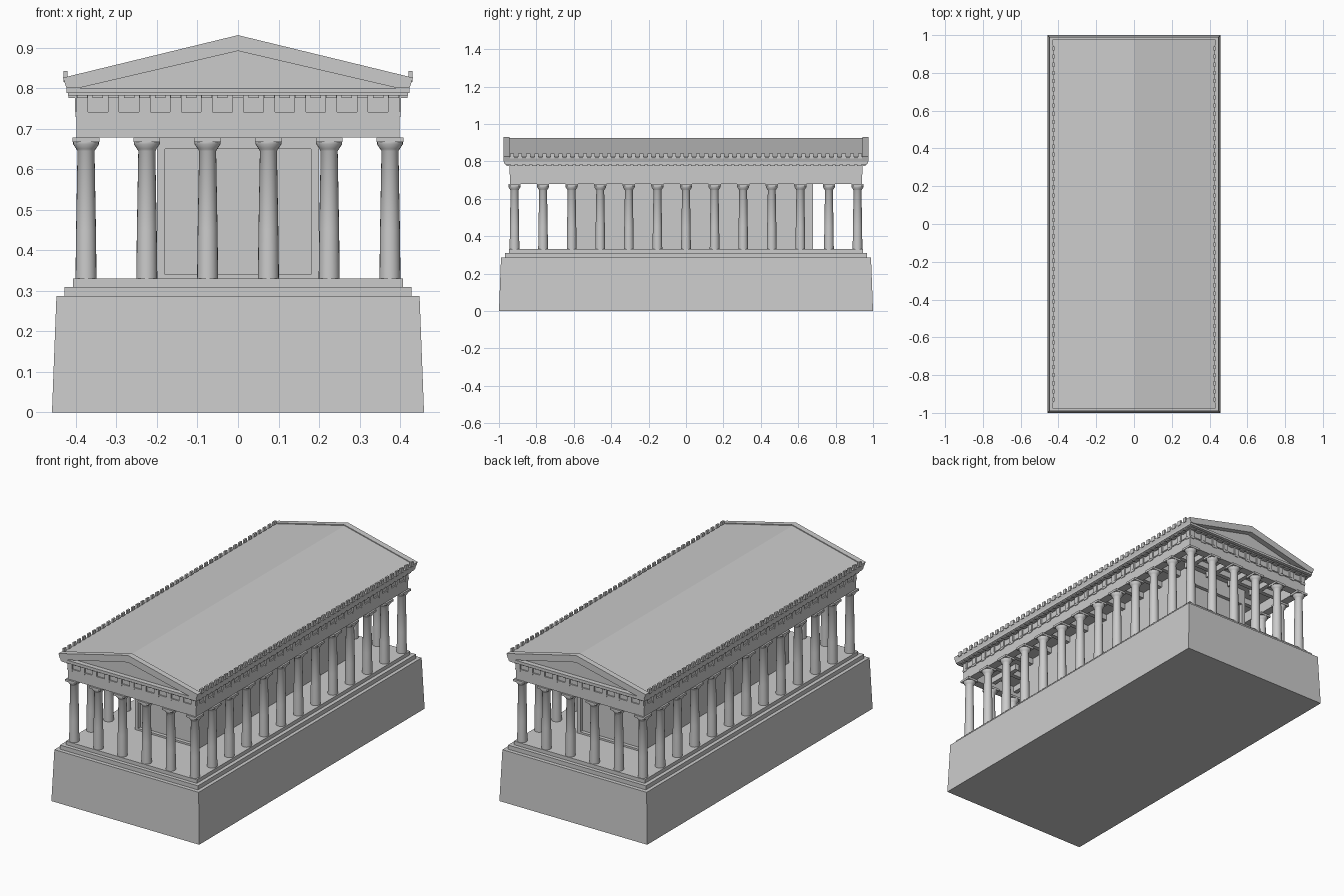
import bpy, bmesh, math
from mathutils import Matrix, Vector

if "Cube" in bpy.data.objects:
    bpy.data.objects.remove(bpy.data.objects["Cube"])

stone = bpy.data.materials.new("grey stone")
stone.use_nodes = True
stone.diffuse_color = (0.6, 0.6, 0.6, 1)
stone.node_tree.nodes["Principled BSDF"].inputs["Base Color"].default_value = (0.6, 0.6, 0.6, 1)


def finish(name, bm, smooth=False):
    bmesh.ops.recalc_face_normals(bm, faces=bm.faces)
    mesh = bpy.data.meshes.new(name)
    bm.to_mesh(mesh)
    bm.free()
    mesh.materials.append(stone)
    obj = bpy.data.objects.new(name, mesh)
    bpy.context.collection.objects.link(obj)
    if smooth:
        bpy.ops.object.select_all(action='DESELECT')
        obj.select_set(True)
        bpy.context.view_layer.objects.active = obj
        bpy.ops.object.shade_smooth_by_angle(angle=math.radians(35))
    return obj


def add_box(bm, x, y, z0, z1, sx, sy, taper=0.0):
    """Box centred on x, y with half sizes sx, sy; taper narrows its top."""
    verts = bmesh.ops.create_cube(bm, size=2)["verts"]
    for v in verts:
        top = v.co.z > 0
        inset = taper if top else 0
        v.co = Vector((x + v.co.x * (sx - inset), y + v.co.y * (sy - inset), z1 if top else z0))


def add_prism(bm, profile, y0, y1):
    """Extrude an x-z profile along y."""
    face = bm.faces.new([bm.verts.new((x, y0, z)) for x, z in profile])
    out = bmesh.ops.extrude_face_region(bm, geom=[face])["geom"]
    for v in out:
        if isinstance(v, bmesh.types.BMVert):
            v.co.y = y1


def box_part(name, *boxes):
    bm = bmesh.new()
    for b in boxes:
        add_box(bm, *b)
    return finish(name, bm)


def spread(count, half):
    return [half * (2 * i / (count - 1) - 1) for i in range(count)]


# Podium and steps
box_part("podium", (0, 0, 0, 0.287, 0.459, 1.0, 0.011))
box_part("lower_step", (0, 0, 0.287, 0.31, 0.428, 0.967))
box_part("upper_step", (0, 0, 0.31, 0.33, 0.407, 0.946))

# Colonnade
COL_X, COL_Y = 0.375, 0.917
front_xs, side_ys = spread(6, COL_X), spread(13, COL_Y)
spots = [(x, s * COL_Y) for x in front_xs for s in (-1, 1)]
spots += [(s * COL_X, y) for y in side_ys[1:-1] for s in (-1, 1)]
shaft_profile = [(0.026, 0.33), (0.0245, 0.45), (0.021, 0.645), (0.024, 0.65),
                 (0.032, 0.662), (0.032, 0.667)]
SIDES = 20
shafts, slabs = bmesh.new(), bmesh.new()
for cx, cy in spots:
    rings = [[shafts.verts.new((cx + r * math.cos(math.tau * i / SIDES),
                                cy + r * math.sin(math.tau * i / SIDES), z))
              for i in range(SIDES)] for r, z in shaft_profile]
    for a, b in zip(rings, rings[1:]):
        for i in range(SIDES):
            j = (i + 1) % SIDES
            shafts.faces.new((a[i], a[j], b[j], b[i]))
    shafts.faces.new(rings[0])
    shafts.faces.new(rings[-1])
    add_box(slabs, cx, cy, 0.667, 0.679, 0.033, 0.033)
finish("columns", shafts, smooth=True)
finish("capital_slabs", slabs)

# Inner chamber with a recessed panel at each end
Y0, Y1 = -0.63, 0.68
mid, half = (Y0 + Y1) / 2, (Y1 - Y0) / 2
chamber = [(0, mid, 0.33, 0.74, 0.18, half - 0.02)]
chamber += [(s * 0.19, mid, 0.33, 0.74, 0.01, half) for s in (-1, 1)]
for y in (Y0 + 0.01, Y1 - 0.01):
    chamber += [(0, y, 0.33, 0.34, 0.18, 0.01), (0, y, 0.65, 0.74, 0.18, 0.01)]
box_part("inner_chamber", *chamber)

# Beam ring, ceiling and ceiling beams
EX, EY = 0.398, 0.94


def ring(z0, z1, sx, sy, thick):
    t = thick / 2
    return [(s * (sx - t), 0, z0, z1, t, sy) for s in (-1, 1)] + \
           [(0, s * (sy - t), z0, z1, sx - thick, t) for s in (-1, 1)]


box_part("architrave", *ring(0.678, 0.74, EX, EY, 0.046))
box_part("ceiling", (0, 0, 0.738, 0.784, EX - 0.004, EY - 0.004))
box_part("ceiling_beams", *[(0, y, 0.705, 0.738, 0.355, 0.012) for y in side_ys[1:-1]],
         *[(x, s * 0.80, 0.705, 0.738, 0.012, 0.1) for x in front_xs[1:-1] for s in (-1, 1)])
box_part("frieze_band", *ring(0.735, 0.741, EX + 0.003, EY + 0.003, 0.02))

# Frieze blocks, the pegs strips under them and the eave blocks above
blocks, strips, eave_blocks = bmesh.new(), bmesh.new(), bmesh.new()


def trim(along_x, positions, bm, z0, z1, width, edge, depth):
    for p in positions:
        for s in (-1, 1):
            if along_x:
                add_box(bm, p, s * (EY + edge), z0, z1, width, depth)
            else:
                add_box(bm, s * (EX + edge), p, z0, z1, depth, width)


for along_x, count, reach in ((True, 11, EX - 0.014), (False, 25, EY - 0.014)):
    places = spread(count, reach)
    trim(along_x, places, blocks, 0.741, 0.782, 0.014, -0.001, 0.005)
    trim(along_x, places, strips, 0.729, 0.735, 0.014, 0, 0.003)
    trim(along_x, spread(2 * count - 1, reach), eave_blocks, 0.776, 0.783, 0.013, 0.008, 0.012)
finish("frieze_blocks", blocks)
finish("peg_strips", strips)
finish("eave_blocks", eave_blocks)

# Cornice and roof
box_part("cornice", (0, 0, 0.782, 0.788, 0.42, 0.968), (0, 0, 0.788, 0.801, 0.423, 0.972))
bm = bmesh.new()
add_prism(bm, [(-0.423, 0.80), (0.423, 0.80), (0.43, 0.822), (0, 0.926), (-0.43, 0.822)], -0.945, 0.945)
finish("roof", bm)

# Sloping gable frames around the recessed triangles
bm = bmesh.new()
right = [(0.432, 0.826), (0.423, 0.80), (0.395, 0.80)]
left = [(-x, z) for x, z in reversed(right)]
for s in (-1, 1):
    add_prism(bm, [(0, 0.931)] + right + [(0, 0.892)] + left, s * 0.944, s * 0.976)
finish("gable_frames", bm)

# Row of small upright tiles along both eaves
box_part("eave_tiles", *[(s * 0.426, y, 0.815, 0.842, 0.005, 0.011)
                         for y in spread(44, 0.93) for s in (-1, 1)])
